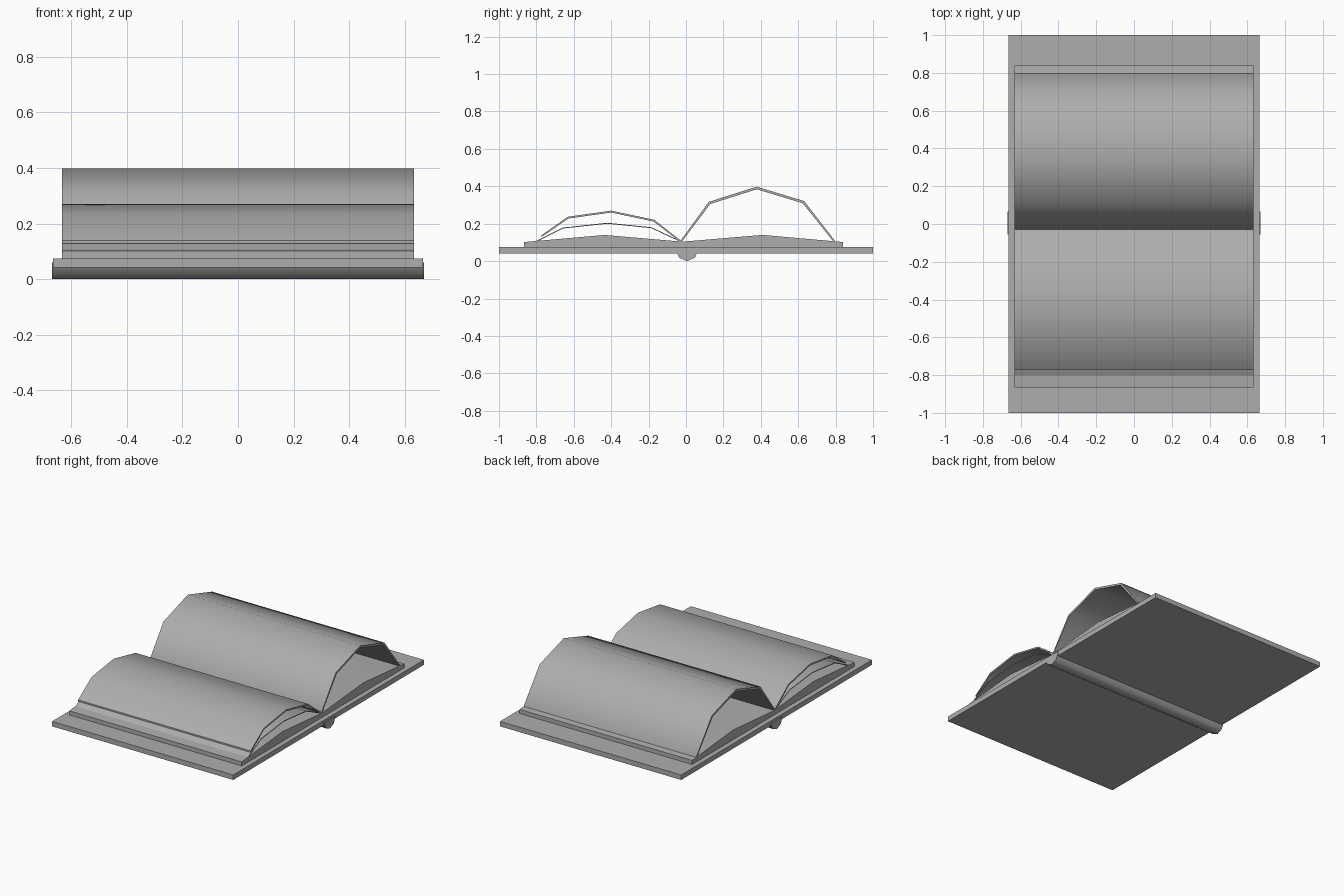
import bpy, bmesh, math
from mathutils import Vector

cube = bpy.data.objects.get("Cube")
if cube:
    bpy.data.objects.remove(cube)

# Single mid grey for the whole book
grey = bpy.data.materials.new("mid_grey")
grey.use_nodes = True
color = (0.42, 0.42, 0.42, 1)
grey.diffuse_color = color
grey.node_tree.nodes["Principled BSDF"].inputs["Base Color"].default_value = color


def extrude_profile(name, profile, half_width, smooth_angle):
    """Closed (y, z) outline swept across the book along x."""
    bm = bmesh.new()
    face = bm.faces.new([bm.verts.new((-half_width, y, z)) for y, z in profile])
    ret = bmesh.ops.extrude_face_region(bm, geom=[face])
    verts = [v for v in ret["geom"] if isinstance(v, bmesh.types.BMVert)]
    bmesh.ops.translate(bm, verts=verts, vec=(2 * half_width, 0, 0))
    # The sweep keeps the starting face as the other end cap
    bmesh.ops.recalc_face_normals(bm, faces=bm.faces)
    mesh = bpy.data.meshes.new(name)
    bm.to_mesh(mesh)
    bm.free()
    mesh.materials.append(grey)
    obj = bpy.data.objects.new(name, mesh)
    bpy.context.collection.objects.link(obj)
    bpy.ops.object.select_all(action="DESELECT")
    obj.select_set(True)
    bpy.context.view_layer.objects.active = obj
    bpy.ops.object.shade_smooth_by_angle(angle=math.radians(smooth_angle))


def sheet(name, path, thickness):
    """Thin curved page with upright ends: outer path plus an inset copy underneath."""
    pts = [Vector(p) for p in path]
    inner = [pts[0] - Vector((0, thickness))]
    for before, p, after in zip(pts, pts[1:], pts[2:]):
        d = (after - before).normalized()
        normal = Vector((-d.y, d.x))
        inner.append(p - normal * math.copysign(thickness, normal.y))
    inner.append(pts[-1] - Vector((0, thickness)))
    extrude_profile(name, path + [tuple(p) for p in reversed(inner)], 0.633, 50)


# Cover and faceted spine
extrude_profile("cover", [(-1, 0.042), (1, 0.042), (1, 0.075), (-1, 0.075)], 0.665, 30)
extrude_profile("spine", [(-0.055, 0.06), (-0.036, 0.018), (0.005, 0), (0.047, 0.018),
                          (0.067, 0.06)], 0.67, 50)

# Page block with two shallow humps
extrude_profile("page_block", [(-0.865, 0.075), (0.84, 0.075), (0.84, 0.102), (0.41, 0.14),
                               (-0.02, 0.104), (-0.435, 0.14), (-0.865, 0.102)], 0.633, 30)

# Lifted pages
sheet("back_page", [(-0.03, 0.108), (0.122, 0.317), (0.378, 0.398), (0.632, 0.321),
                    (0.797, 0.108)], 0.014)
sheet("front_upper_page", [(-0.025, 0.108), (-0.17, 0.221), (-0.4, 0.27), (-0.632, 0.237),
                           (-0.772, 0.139)], 0.01)
sheet("front_lower_page", [(-0.025, 0.106), (-0.185, 0.181), (-0.42, 0.205), (-0.66, 0.179),
                           (-0.805, 0.106)], 0.005)
